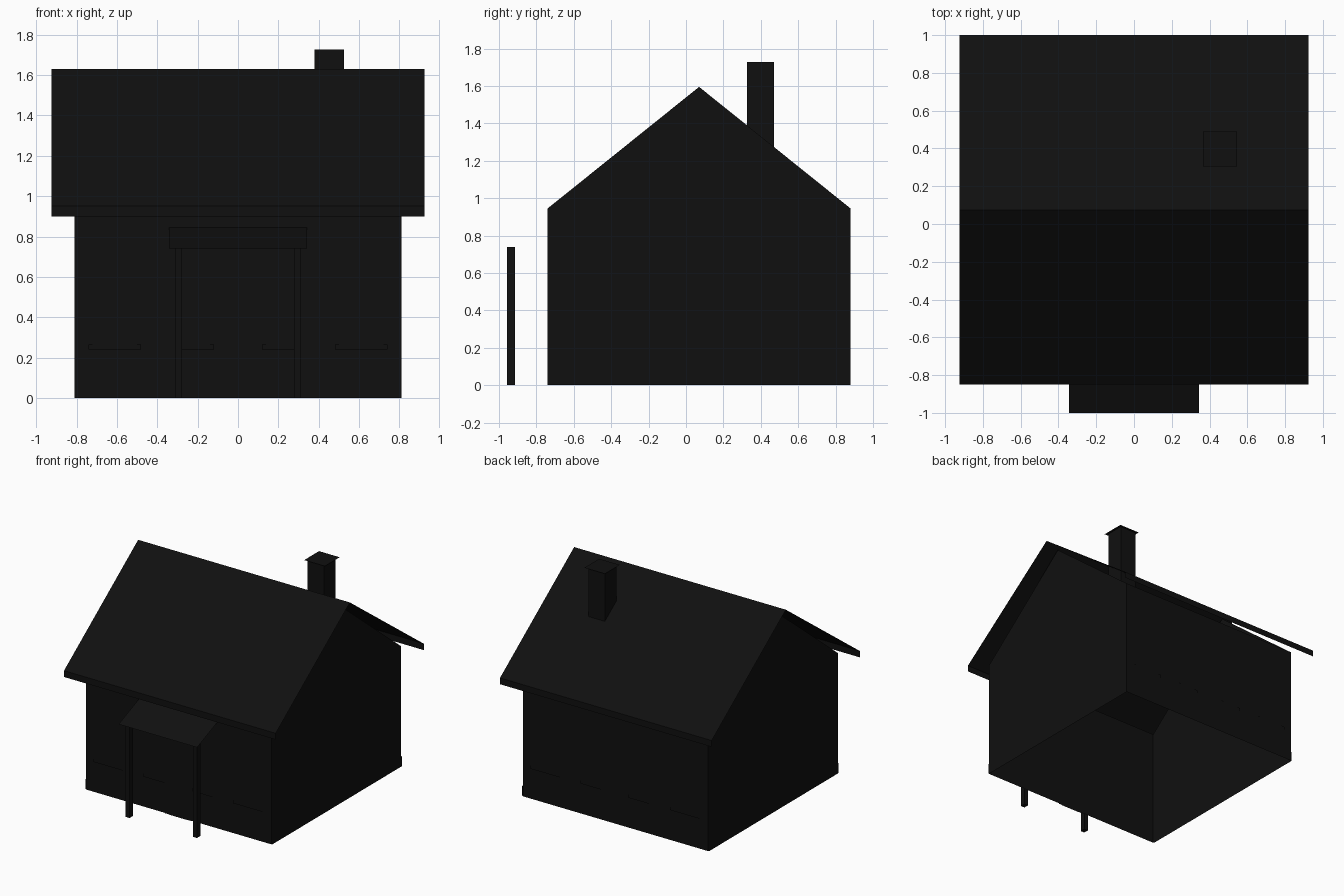
import bpy

if "Cube" in bpy.data.objects:
    bpy.data.objects.remove(bpy.data.objects["Cube"])

dark = bpy.data.materials.new("dark")
dark.diffuse_color = (0.005, 0.005, 0.005, 1)
dark.use_nodes = True
dark.node_tree.nodes["Principled BSDF"].inputs["Base Color"].default_value = dark.diffuse_color


def mesh(name, verts, faces):
    me = bpy.data.meshes.new(name)
    me.from_pydata(verts, [], faces)
    me.materials.append(dark)
    ob = bpy.data.objects.new(name, me)
    bpy.context.collection.objects.link(ob)
    return ob


def sheet(name, x0, x1, profile):
    """Thin sheet: a (y, z) profile swept along x."""
    verts = [(x, y, z) for y, z in profile for x in (x0, x1)]
    faces = [(2 * i, 2 * i + 1, 2 * i + 3, 2 * i + 2) for i in range(len(profile) - 1)]
    return mesh(name, verts, faces)


def box(name, x0, x1, y0, y1, z0, z1, caps=True):
    verts = [(x, y, z) for z in (z0, z1) for x, y in ((x0, y0), (x1, y0), (x1, y1), (x0, y1))]
    faces = [(i, (i + 1) % 4, (i + 1) % 4 + 4, i + 4) for i in range(4)]
    if caps:
        faces += [(3, 2, 1, 0), (4, 5, 6, 7)]
    return mesh(name, verts, faces)


W, YF, YB, EAVE = 0.81, -0.74, 0.88, 0.945

# Walls: two gables joined by front and back, open below and above
gable = [(YF, 0), (YB, 0), (YB, EAVE), (0.07, 1.595), (YF, EAVE)]
mesh("walls", [(x, y, z) for x in (-W, W) for y, z in gable],
     [(4, 3, 2, 1, 0), (5, 6, 7, 8, 9), (0, 5, 9, 4), (1, 2, 7, 6)])

# Roof sheet with a drop at each eave
sheet("roof", -0.925, 0.925,
      [(-0.85, 0.90), (-0.85, 0.95), (0.075, 1.63), (1.0, 0.95), (1.0, 0.90)])

# Chimney with a flat cap
box("chimney", 0.38, 0.525, 0.325, 0.47, 1.2, 1.727, caps=False)
sheet("chimney_cap", 0.365, 0.545, [(0.305, 1.727), (0.49, 1.727)])

# Porch roof and posts
sheet("porch_roof", -0.343, 0.343, [(-1.0, 0.74), (YF, 0.845)])
for side, x in (("left", -0.295), ("right", 0.295)):
    box(f"porch_post_{side}", x - 0.017, x + 0.017, -0.957, -0.915, 0, 0.74)

# Door and its frame
sheet("door_frame", -0.115, 0.115, [(YF - 0.005, 0), (YF - 0.005, 0.70)])
sheet("door", -0.085, 0.085, [(YF - 0.008, 0), (YF - 0.008, 0.67)])

# Windows and sills on front and back
for side, wall, out in (("front", YF, -1), ("back", YB, 1)):
    for x, w in ((-0.61, 0.13), (-0.21, 0.09), (0.21, 0.09), (0.61, 0.13)):
        y = wall + out * 0.004
        sheet(f"window_{side}", x - w + 0.02, x + w - 0.02, [(y, 0.265), (y, 0.62)])
        y = wall + out * 0.008
        sheet(f"window_sill_{side}", x - w, x + w, [(y, 0.24), (y, 0.265)])

# Base strips under the gables
for side, x in (("left", -W - 0.006), ("right", W + 0.006)):
    mesh(f"base_strip_{side}", [(x, YF, 0), (x, YB, 0), (x, YB, 0.08), (x, YF, 0.08)],
         [(0, 1, 2, 3)])
